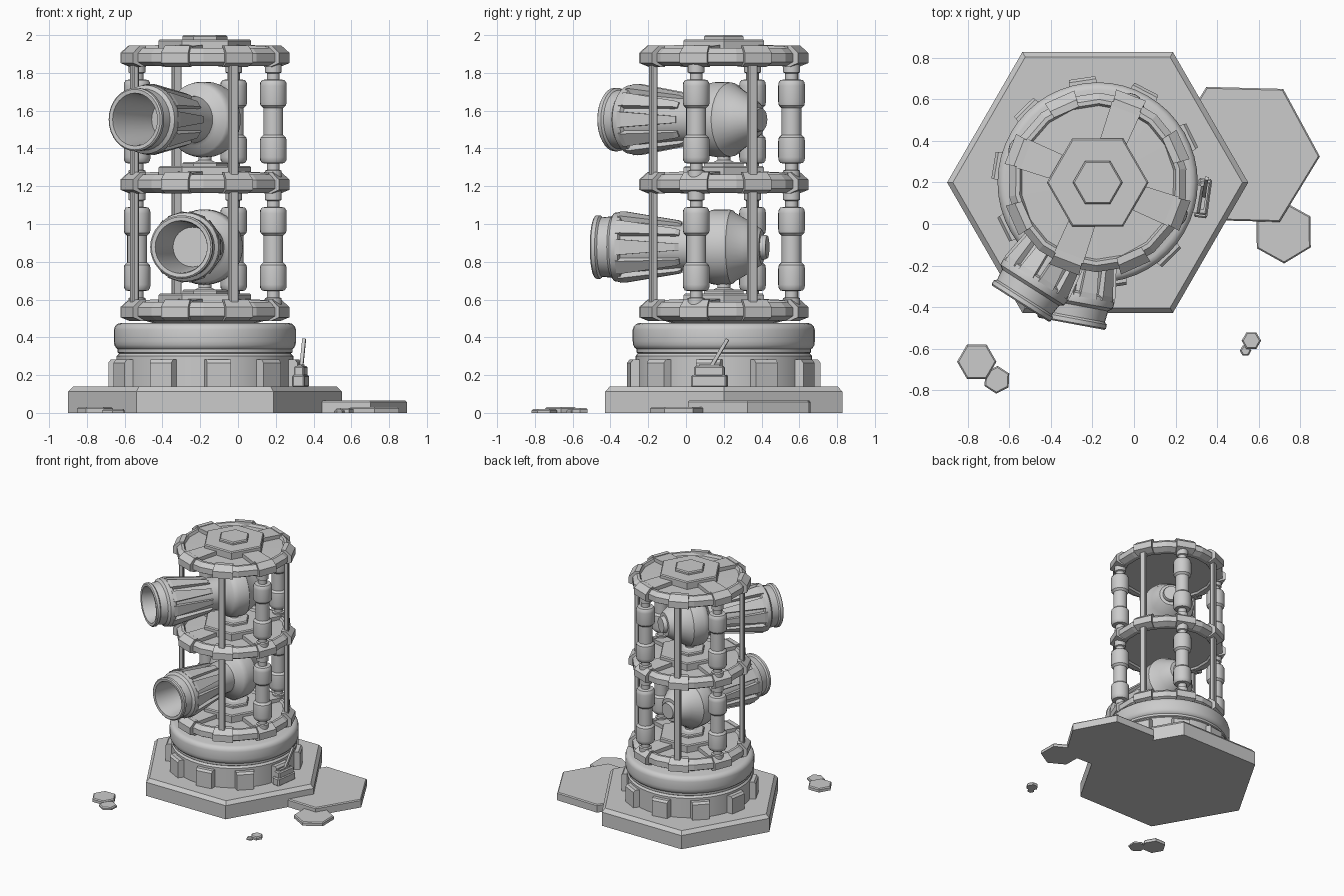
import bpy, bmesh
from math import radians, cos, sin, pi
from mathutils import Matrix, Vector

if "Cube" in bpy.data.objects:
    bpy.data.objects.remove(bpy.data.objects["Cube"])

CX, CY = -0.175, 0.2          # tower axis
T = Matrix.Translation


def R(deg, axis='Z'):
    return Matrix.Rotation(radians(deg), 4, axis)


def polar(a, r=0, z=0):
    return T((CX, CY, z)) @ R(a) @ T((r, 0, 0))


def finish(name, bm, smooth=False):
    bmesh.ops.remove_doubles(bm, verts=bm.verts, dist=1e-5)
    bmesh.ops.recalc_face_normals(bm, faces=bm.faces)
    me = bpy.data.meshes.new(name)
    bm.to_mesh(me)
    bm.free()
    ob = bpy.data.objects.new(name, me)
    bpy.context.collection.objects.link(ob)
    if smooth:
        bpy.ops.object.select_all(action='DESELECT')
        ob.select_set(True)
        bpy.context.view_layer.objects.active = ob
        bpy.ops.object.shade_smooth_by_angle(angle=radians(32))
    return ob


def lathe(name, profile, n, M=Matrix(), smooth=True):
    """Revolve (radius, height) points around local z."""
    bm = bmesh.new()
    rings = []
    for r, z in profile:
        if r == 0:
            rings.append([bm.verts.new(M @ Vector((0, 0, z)))] * n)
        else:
            rings.append([bm.verts.new(M @ Vector((r * cos(2 * pi * i / n), r * sin(2 * pi * i / n), z)))
                          for i in range(n)])
    for a, b in zip(rings, rings[1:]):
        for i in range(n):
            j = (i + 1) % n
            vs = list(dict.fromkeys((a[i], a[j], b[j], b[i])))
            if len(vs) > 2:
                bm.faces.new(vs)
    return finish(name, bm, smooth)


def wedge(name, outline, w, M, w2=None):
    """Extrude an (x, z) outline along y; the width goes from w at min x to w2 at max x."""
    w2 = w if w2 is None else w2
    x0, x1 = min(p[0] for p in outline), max(p[0] for p in outline)
    bm = bmesh.new()
    sides = []
    for s in (-0.5, 0.5):
        sides.append([bm.verts.new(M @ Vector((x, s * (w + (w2 - w) * (x - x0) / (x1 - x0)), z)))
                      for x, z in outline])
        bm.faces.new(sides[-1])
    n = len(outline)
    for i in range(n):
        j = (i + 1) % n
        bm.faces.new((sides[0][i], sides[0][j], sides[1][j], sides[1][i]))
    return finish(name, bm)


def box(name, sx, sy, sz, M, bevel=0):
    bm = bmesh.new()
    bmesh.ops.create_cube(bm, size=1, matrix=M @ Matrix.Diagonal((sx, sy, sz, 1)))
    if bevel:
        bmesh.ops.bevel(bm, geom=bm.edges[:], offset=bevel, segments=1, affect='EDGES')
    return finish(name, bm)


def slab(name, x, y, z, r, h, rot=0, b=0.008):
    return lathe(name, [(0, 0), (r, 0), (r, h - b), (r - b, h), (0, h)], 6,
                 T((x, y, z)) @ R(rot), False)


# hexagonal ground slabs and scattered pieces
slab("ground_slab", CX, CY, 0, 0.725, 0.14, 0, 0.028)
for i, (x, y, r, h, a) in enumerate([
        (0.525, 0.335, 0.37, 0.065, -1.5), (0.72, -0.04, 0.15, 0.03, 31),
        (-0.757, -0.663, 0.095, 0.03, 0), (-0.66, -0.75, 0.067, 0.02, 27),
        (0.565, -0.562, 0.047, 0.026, 0), (0.537, -0.61, 0.028, 0.018, 0)]):
    slab(f"loose_slab_{i}", x, y, 0, r, h, a)

# base drum with rounded collar
lathe("base_drum", [(0, 0.13), (0.468, 0.13), (0.468, 0.30), (0.455, 0.315), (0.463, 0.32),
                    (0.463, 0.338), (0.472, 0.345), (0.48, 0.36), (0.482, 0.38), (0.482, 0.44),
                    (0.477, 0.457), (0.463, 0.471), (0.445, 0.476), (0, 0.476)], 48, polar(0))
for k in range(10):
    wedge(f"base_block_{k}", [(0.44, 0.13), (0.508, 0.13), (0.508, 0.265), (0.495, 0.282), (0.44, 0.282)],
          0.15, polar(-9.5 + 36 * k), 0.128)
lathe("deck_foot", [(0, 0.46), (0.22, 0.46), (0.40, 0.512), (0, 0.512)], 16, polar(0), False)

# control box with lever
M = T((0.332, 0.125, 0)) @ R(-8)
box("control_box_lower", 0.065, 0.19, 0.065, M @ T((0, 0, 0.168)), 0.008)
box("control_box_upper", 0.055, 0.16, 0.055, M @ T((0, 0, 0.22)), 0.008)
box("control_slot", 0.025, 0.11, 0.02, M @ T((0, 0, 0.245)))
d = Vector((0.015, 0.09, 0.15))
box("control_lever", 0.018, 0.018, d.length,
    T(Vector((0.335, 0.13, 0.24)) + d / 2) @ d.to_track_quat('Z', 'Y').to_matrix().to_4x4())

# three identical decks
DECKS = (0.532, 1.207, 1.878)
for n, z in enumerate(DECKS):
    lathe(f"deck_{n}", [(0, -0.028), (0.345, -0.028), (0.355, -0.042), (0.39, -0.042), (0.432, -0.02),
                        (0.432, 0.025), (0.40, 0.055), (0.38, 0.055), (0.37, 0.035), (0, 0.045)],
          18, polar(9, 0, z), False)
    slab(f"deck_hub_{n}", CX, CY, z + 0.03, 0.245, 0.07)
    slab(f"deck_cap_{n}", CX, CY, z + 0.09, 0.12, 0.032)
    for k in range(4):
        wedge(f"deck_arm_{n}_{k}", [(0.18, 0.03), (0.39, 0.03), (0.39, 0.062), (0.18, 0.072)],
              0.125, polar(69 + 90 * k, 0, z), 0.15)
    for k in range(8):
        wedge(f"rim_block_{n}_{k}", [(0.37, -0.046), (0.40, -0.046), (0.45, -0.026), (0.45, 0.028),
                                     (0.405, 0.068), (0.37, 0.068)],
              0.13, polar(24 + 45 * k, 0, z), 0.155)

# thin posts and pistons between decks
cap = [(0.034, 0), (0.06, 0.004), (0.069, 0.018), (0.071, 0.035),
       (0.071, 0.12), (0.068, 0.138), (0.053, 0.153)]
half = [(0, 0.02), (0.045, 0.02), (0.045, 0.075), (0.034, 0.08)] + [(r, z + 0.112) for r, z in cap]
piston = half + [(r, 0.671 - z) for r, z in reversed(half)]
for n in (0, 1):
    z = DECKS[n]
    for k, a in enumerate((22, 112, 202, 292)):
        box(f"post_{n}_{k}", 0.034, 0.05, 0.66, polar(a, 0.402, z + 0.336), 0.006)
    for k, a in enumerate((-22, 67, 157)):
        lathe(f"piston_{n}_{k}", piston, 20, polar(a, 0.39, z))

# cannons: one body profile along the barrel axis, rear to bore
gun = [(0, -0.235), (0.06, -0.235), (0.065, -0.225), (0.065, -0.205), (0.09, -0.205), (0.10, -0.195),
       (0.145, -0.125), (0.185, -0.055), (0.196, -0.045), (0.2, -0.02), (0.2, 0.04), (0.196, 0.065),
       (0.185, 0.082), (0.14, 0.105), (0.125, 0.12), (0.125, 0.24), (0.162, 0.53), (0.182, 0.54),
       (0.185, 0.56), (0.182, 0.585), (0.163, 0.60), (0.157, 0.655), (0.168, 0.665), (0.168, 0.685),
       (0.16, 0.692), (0.14, 0.69), (0.134, 0.66), (0.105, 0.36), (0, 0.36)]
for n, (z, a) in enumerate(((0.878, -100.5), (1.553, -122.5))):
    M = polar(a, 0, z)
    lathe(f"cannon_{n}", gun, 32, M @ R(90, 'Y'))
    for k in range(10):
        wedge(f"barrel_rib_{n}_{k}", [(0.22, 0.10), (0.555, 0.14), (0.555, 0.185), (0.53, 0.185),
                                      (0.24, 0.142), (0.22, 0.132)],
              0.035, M @ R(36 * k + 18, 'X'), 0.085)
    lathe(f"turret_stem_{n}", [(0, -0.26), (0.055, -0.26), (0.055, -0.225), (0.035, -0.215),
                               (0.035, 0), (0, 0)], 16, M)
